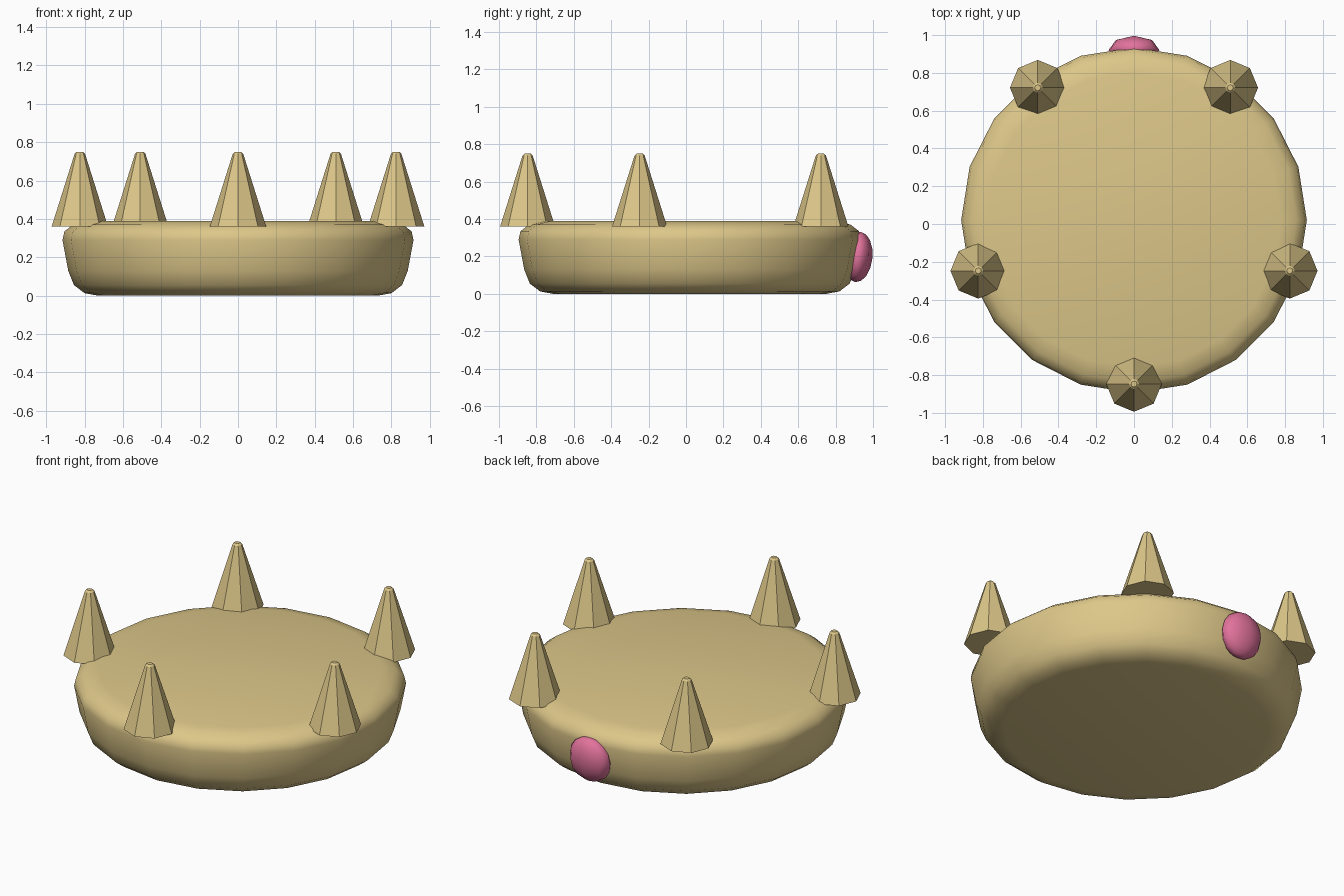
import bpy, bmesh
from math import cos, sin, pi, radians

if "Cube" in bpy.data.objects:
    bpy.data.objects.remove(bpy.data.objects["Cube"])

CENTRE_Y = 0.02


def material(name, colour):
    mat = bpy.data.materials.new(name)
    mat.use_nodes = True
    mat.diffuse_color = (*colour, 1)
    mat.node_tree.nodes["Principled BSDF"].inputs["Base Color"].default_value = (*colour, 1)
    return mat


gold = material("pale gold", (0.72, 0.57, 0.25))
pink = material("pink", (0.76, 0.17, 0.33))


def finish(bm, name, mat, smooth):
    bmesh.ops.recalc_face_normals(bm, faces=bm.faces)
    for face in bm.faces:
        face.smooth = smooth
    mesh = bpy.data.meshes.new(name)
    bm.to_mesh(mesh)
    bm.free()
    mesh.materials.append(mat)
    obj = bpy.data.objects.new(name, mesh)
    bpy.context.collection.objects.link(obj)
    return obj


def lathe(name, profile, sides, mat, smooth):
    """Stack rings of (radius, height) and cap both ends."""
    bm = bmesh.new()
    rings = [[bm.verts.new((r * cos(2 * pi * i / sides), r * sin(2 * pi * i / sides), z))
              for i in range(sides)] for r, z in profile]
    for low, high in zip(rings, rings[1:]):
        for i in range(sides):
            j = (i + 1) % sides
            bm.faces.new((low[i], low[j], high[j], high[i]))
    bm.faces.new(rings[0])
    bm.faces.new(rings[-1])
    return finish(bm, name, mat, smooth)


# Rounded solid band
band = lathe("crown_band",
             [(0.73, 0), (0.80, 0.013), (0.855, 0.055), (0.885, 0.13), (0.915, 0.29),
              (0.905, 0.335), (0.86, 0.37), (0.78, 0.39)], 20, gold, True)
band.location.y = CENTRE_Y

# Five faceted spikes around the rim, one at the front
for n in range(5):
    angle = -pi / 2 + n * 2 * pi / 5
    spike = lathe(f"spike_{n + 1}", [(0.147, 0.36), (0.027, 0.74), (0.016, 0.75)],
                  8, gold, False)
    spike.location = (0.867 * cos(angle), CENTRE_Y + 0.867 * sin(angle), 0)

# Oval gem at the back, leaning with the band wall
bm = bmesh.new()
bmesh.ops.create_uvsphere(bm, u_segments=8, v_segments=8, radius=1)
gem = finish(bm, "back_gem", pink, True)
gem.scale = (0.135, 0.077, 0.135)
gem.rotation_euler.x = radians(-6)
gem.location = (0, 0.92, 0.197)
